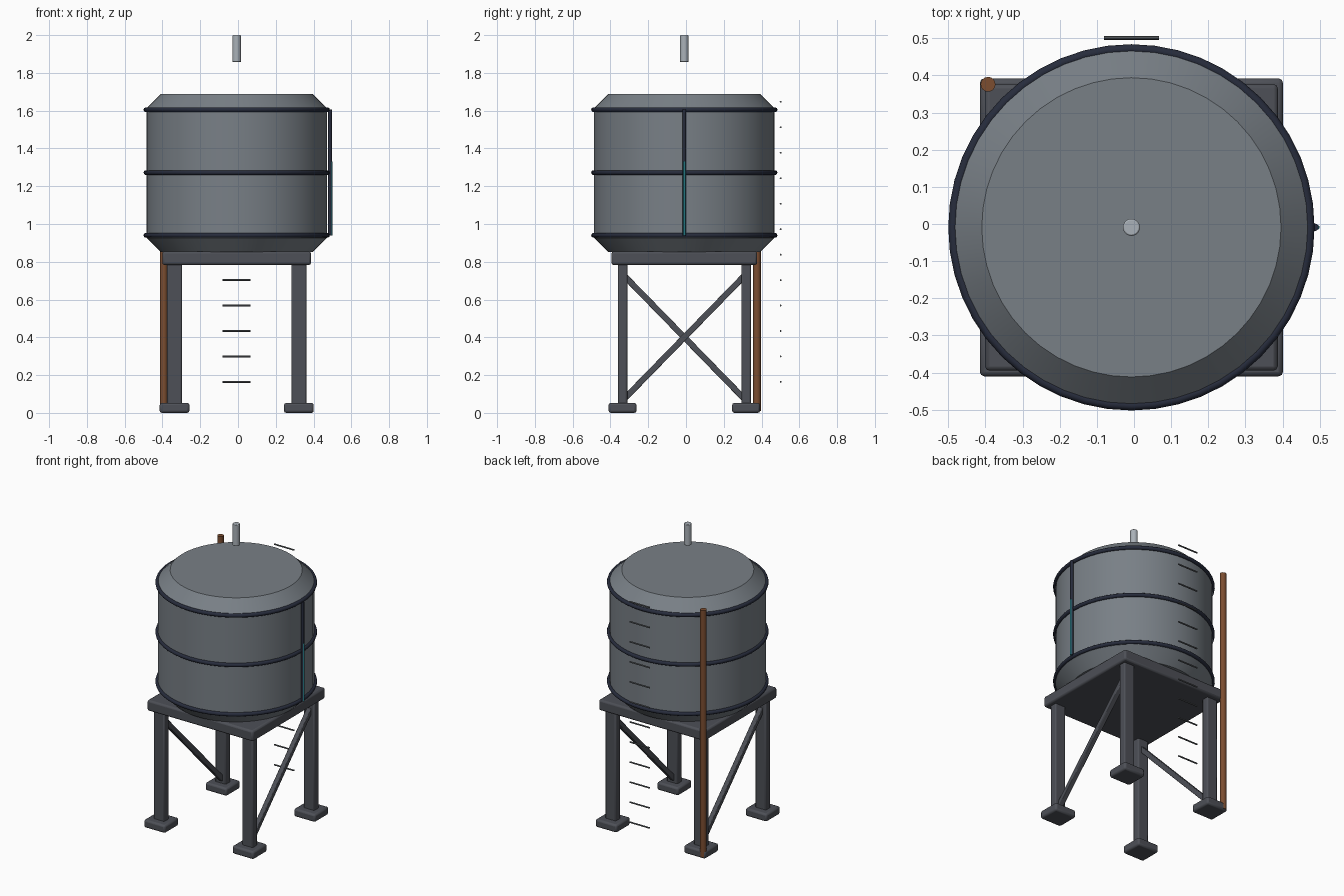
import bpy, math
from mathutils import Vector

if "Cube" in bpy.data.objects:
    bpy.data.objects.remove(bpy.data.objects["Cube"])

CX, CY = -0.007, -0.009   # tower axis


def material(name, rgb):
    m = bpy.data.materials.new(name)
    m.diffuse_color = (*rgb, 1)
    m.use_nodes = True
    m.node_tree.nodes["Principled BSDF"].inputs["Base Color"].default_value = m.diffuse_color
    return m


STEEL = material("dark_steel", (0.075, 0.08, 0.095))
TANK = material("tank_grey", (0.19, 0.215, 0.24))
BAND = material("band_navy", (0.02, 0.025, 0.045))
RUST = material("rust", (0.2, 0.075, 0.03))
TEAL = material("gauge_teal", (0.02, 0.2, 0.24))
LIGHT = material("light_metal", (0.4, 0.44, 0.48))
RUNG = material("rung_steel", (0.12, 0.13, 0.14))


def finish(name, mat, bevel=0, segments=2, smooth=35):
    ob = bpy.context.object
    ob.name = name
    ob.data.materials.append(mat)
    if bevel:
        bpy.ops.object.transform_apply(location=False, rotation=False, scale=True)
        b = ob.modifiers.new("bevel", "BEVEL")
        b.width, b.segments = bevel, segments
        b.limit_method = 'ANGLE'
    bpy.ops.object.shade_smooth_by_angle(angle=math.radians(smooth))
    return ob


def box(name, loc, size, mat, bevel, rot=(0, 0, 0)):
    bpy.ops.mesh.primitive_cube_add(size=1, location=loc, rotation=rot)
    bpy.context.object.scale = size
    return finish(name, mat, bevel)


def rod(name, a, b, r, mat, sides=16, bevel=0):
    a, b = Vector(a), Vector(b)
    d = b - a
    bpy.ops.mesh.primitive_cylinder_add(vertices=sides, radius=r, depth=d.length,
                                        location=(a + b) / 2,
                                        rotation=d.to_track_quat('Z', 'Y').to_euler())
    return finish(name, mat, bevel)


# Legs and footings at the four corners
for sx, side in ((-1, "left"), (1, "right")):
    for sy, end in ((-1, "front"), (1, "back")):
        x, y = CX + sx * 0.329, CY + sy * 0.327
        box(f"{end}_{side}_footing", (x, y, 0.0265), (0.158, 0.148, 0.053), STEEL, 0.012)
        box(f"{end}_{side}_leg", (x, y, 0.42), (0.08, 0.05, 0.76), STEEL, 0.008)

    # One diagonal brace per side, sloping opposite ways
    dy, dz = 0.327, 0.335
    box(f"{side}_brace", (CX + sx * 0.329, CY, 0.40),
        (0.032, 0.032, 2 * math.hypot(dy, dz)), STEEL, 0.004,
        rot=(-sx * math.atan2(dy, dz), 0, 0))

# Platform
box("platform", (CX, CY, 0.819), (0.788, 0.772, 0.072), STEEL, 0.012)

# Tank body with chamfered shoulders
bpy.ops.mesh.primitive_cylinder_add(vertices=48, radius=0.478, depth=0.836,
                                    location=(CX, CY, 1.27))
finish("tank", TANK, 0.075, 1, 60)

# Bands around the tank
for i, z in enumerate((0.94, 1.272, 1.605)):
    bpy.ops.mesh.primitive_torus_add(major_radius=0.48, minor_radius=0.013,
                                     major_segments=48, minor_segments=10,
                                     location=(CX, CY, z))
    finish(f"tank_band_{i + 1}", BAND, smooth=60)

# Vent above the roof
rod("vent", (CX, CY, 1.857), (CX, CY, 2.0), 0.023, LIGHT, 20, 0.004)

# Level gauge on the right side
rod("gauge_tube", (0.487, CY, 0.94), (0.487, CY, 1.605), 0.01, BAND, 12)
rod("gauge_level", (0.494, CY, 0.94), (0.494, CY, 1.33), 0.006, TEAL, 12)

# Overflow pipe at the back left corner
rod("overflow_pipe", (-0.393, 0.376, 0.01), (-0.393, 0.376, 1.67), 0.02, RUST, 16)

# Ladder rungs behind the tank
for i in range(12):
    z = 0.164 + i * 0.1348
    rod(f"ladder_rung_{i + 1}", (CX - 0.074, 0.501, z), (CX + 0.074, 0.501, z), 0.005, RUNG, 8)
